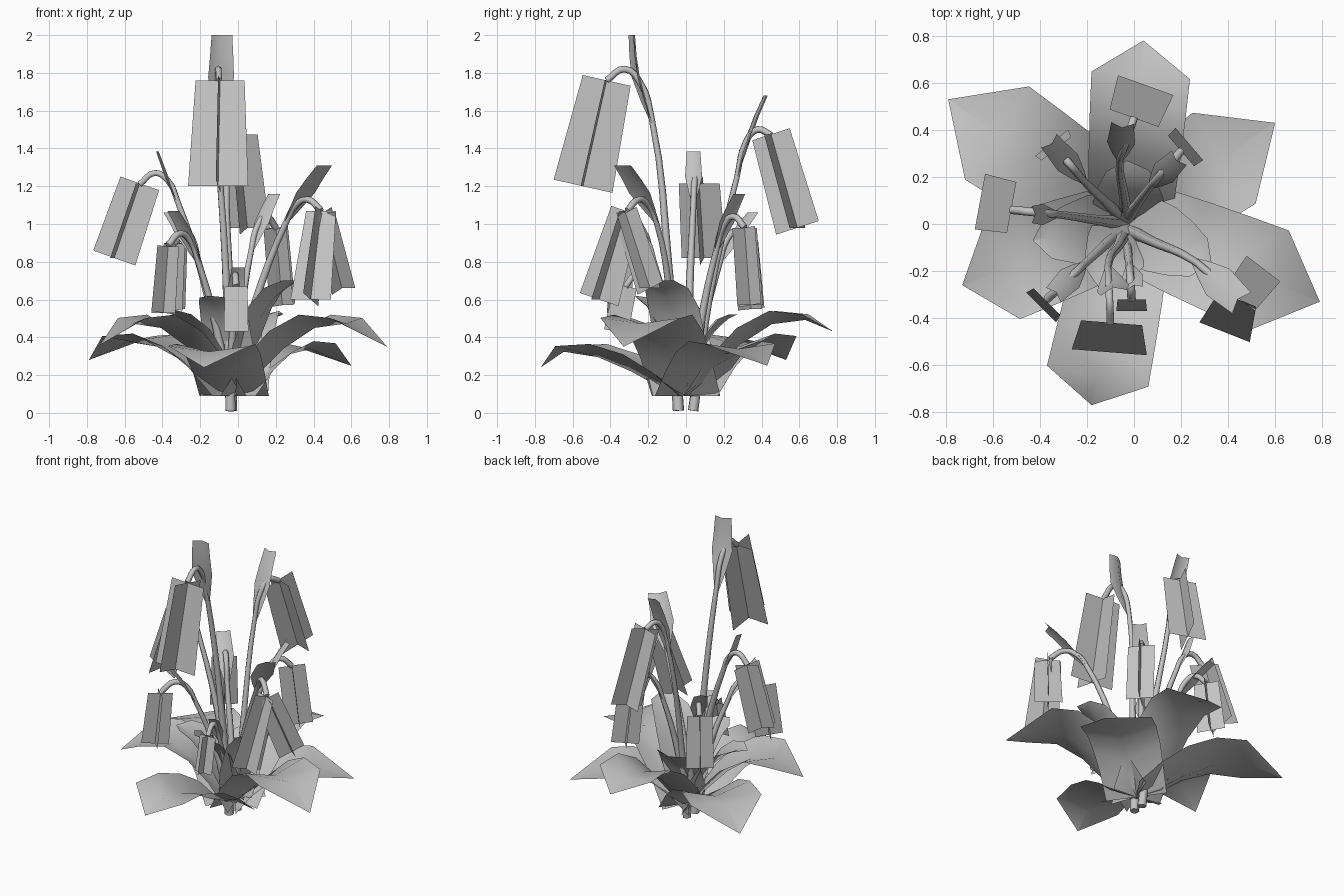
import bpy
import math
from mathutils import Vector

cube = bpy.data.objects.get("Cube")
if cube:
    bpy.data.objects.remove(cube, do_unlink=True)

grey = bpy.data.materials.new("plain_grey")
grey.use_nodes = True
grey.diffuse_color = (0.55, 0.55, 0.55, 1)
grey.node_tree.nodes["Principled BSDF"].inputs["Base Color"].default_value = grey.diffuse_color
UP = Vector((0, 0, 1))

# Leaf profiles: share of shoulder reach, share of rise, width, fold depth
BROAD = ((0.0, 0.0, 0.85, 0.0), (0.22, 0.46, 0.88, 0.08), (0.45, 0.8, 0.93, 0.09),
         (0.72, 1.0, 0.97, 0.07), (1.0, 0.96, 1.0, 0.03))
INNER = ((0.0, 0.0, 0.8, 0.0), (0.2, 0.4, 1.0, 0.05), (0.45, 0.74, 1.0, 0.06),
         (0.72, 0.93, 0.85, 0.05), (1.0, 1.0, 0.6, 0.02))


def sheet(name, rows, smooth=True):
    """Surface through rows of points; each row has the same count."""
    n = len(rows[0])
    verts = [p for row in rows for p in row]
    faces = [(i * n + j, i * n + j + 1, (i + 1) * n + j + 1, (i + 1) * n + j)
             for i in range(len(rows) - 1) for j in range(n - 1)]
    mesh = bpy.data.meshes.new(name)
    mesh.from_pydata(verts, [], faces)
    mesh.materials.append(grey)
    for poly in mesh.polygons:
        poly.use_smooth = smooth
    obj = bpy.data.objects.new(name, mesh)
    bpy.context.collection.objects.link(obj)


def side_of(direction):
    """Horizontal unit vector square to a direction."""
    return UP.cross(Vector((direction.x, direction.y, 0))).normalized()


def leaf(name, tip, peak, shoulder, half, profile=BROAD, base_z=0.09):
    """Arched leaf with a sunken midrib and a pointed end."""
    tip = Vector(tip)
    root = Vector((-0.02, 0, base_z))
    flat = Vector((tip.x - root.x, tip.y - root.y, 0))
    side = side_of(flat)
    rows = []
    for s, rise, w, fold in profile:
        edge = root + flat * shoulder * s + UP * (peak - base_z) * rise
        rows.append((edge - side * half * w, edge - UP * fold, edge + side * half * w))
    # The end row carries the midrib out to the tip
    left, rib, right = rows[-1]
    rows.append((left.lerp(tip, 0.98), tip, right.lerp(tip, 0.98)))
    sheet(name, rows)


def stem(name, points, radii):
    """Tapered round stalk along a smooth path."""
    curve = bpy.data.curves.new(name, "CURVE")
    curve.dimensions = "3D"
    curve.bevel_depth = 1
    curve.bevel_resolution = 1
    curve.resolution_u = 4
    curve.use_fill_caps = True
    spline = curve.splines.new("BEZIER")
    spline.bezier_points.add(len(points) - 1)
    for bp, co, r in zip(spline.bezier_points, points, radii):
        bp.co = co
        bp.radius = r
        bp.handle_left_type = bp.handle_right_type = "AUTO"
    curve.materials.append(grey)
    obj = bpy.data.objects.new(name, curve)
    bpy.context.collection.objects.link(obj)
    bpy.ops.object.select_all(action="DESELECT")
    obj.select_set(True)
    bpy.context.view_layer.objects.active = obj
    bpy.ops.object.convert(target="MESH")
    bpy.ops.object.shade_smooth()


def bract(name, fork, tip, half, bulge):
    """Narrow cupped sheath that carries on above the fork."""
    side = side_of(tip - fork)
    out = side.cross(UP)
    rows = []
    for t, w in ((-0.05, 0.2), (0.2, 0.6), (0.5, 1.0), (0.75, 0.9), (1.0, 0.8)):
        mid = fork.lerp(tip, t) + out * bulge * math.sin(math.pi * max(t, 0))
        lift = out * half * 0.4 * w
        rows.append((mid - side * half * w + lift, mid, mid + side * half * w + lift))
    sheet(name, rows)


def flower(name, top, bottom, half_top, half_bottom):
    """Two crossed flat cards that hang along one axis."""
    top, bottom = Vector(top), Vector(bottom)
    axis = (bottom - top).normalized()
    side = side_of(axis)
    for label, across in (("cross", side), ("radial", side.cross(axis).normalized())):
        sheet(name + "_" + label,
              [(top - across * half_top, top + across * half_top),
               (bottom - across * half_bottom, bottom + across * half_bottom)], False)


# Broad leaves: upper and lower whorls
leaf("back_leaf", (0.04, 0.78, 0.43), 0.54, 0.81, 0.21)
leaf("back_left_leaf", (0.60, 0.43, 0.25), 0.38, 0.65, 0.235)
leaf("front_left_leaf", (0.79, -0.33, 0.35), 0.52, 0.73, 0.23)
leaf("front_leaf", (-0.18, -0.77, 0.24), 0.365, 0.84, 0.22)
leaf("front_right_leaf", (-0.73, -0.26, 0.36), 0.52, 0.76, 0.22)
leaf("back_right_leaf", (-0.79, 0.53, 0.28), 0.42, 0.73, 0.24)

# Upright inner leaves
leaf("inner_left_leaf", (0.33, -0.17, 0.70), 0.70, 0.84, 0.15, INNER, 0.14)
leaf("inner_right_leaf", (-0.43, -0.07, 0.54), 0.55, 0.84, 0.15, INNER, 0.14)
leaf("inner_front_leaf", (-0.15, -0.27, 0.62), 0.61, 0.84, 0.14, INNER, 0.14)
leaf("inner_back_leaf", (-0.03, 0.27, 0.52), 0.52, 0.84, 0.15, INNER, 0.14)

# Stalks: foot height, fork, hook height, flower top, bract tip, bract half width, bract bulge
stalks = {
    "tall_front": (0.012, (-0.11, -0.18, 1.55), 1.82, (-0.10, -0.42, 1.76),
                   (-0.09, -0.27, 2.0), 0.07, 0.02),
    "tall_back": (0.012, (-0.06, 0.27, 1.25), 1.50, (0.0, 0.45, 1.47),
                  (-0.05, 0.41, 1.68), 0.06, -0.02),
    "right": (0.1, (-0.32, 0.04, 1.12), 1.27, (-0.52, 0.06, 1.21),
              (-0.42, 0.04, 1.385), 0.045, 0.0),
    "front_left": (0.1, (0.26, -0.16, 1.02), 1.13, (0.44, -0.31, 1.07),
                   (0.44, -0.32, 1.31), 0.075, -0.02),
    "back_left": (0.1, (0.07, 0.16, 0.86), 1.04, (0.20, 0.31, 0.98),
                  (0.18, 0.27, 1.16), 0.055, -0.02),
    "front_right": (0.1, (-0.21, -0.17, 0.80), 0.95, (-0.37, -0.32, 0.885),
                    (-0.33, -0.29, 1.07), 0.055, -0.02),
    "back_right": (0.1, (-0.21, 0.18, 0.80), 0.96, (-0.33, 0.32, 0.90),
                   (-0.35, 0.34, 1.06), 0.055, -0.02),
    "small_front": (0.1, (-0.02, -0.17, 0.58), 0.73, (-0.01, -0.32, 0.67),
                    (0.0, -0.26, 0.77), 0.045, -0.01),
}
for name, (foot_z, fork, crest, top, tip, half, bulge) in stalks.items():
    fork, top, tip = map(Vector, (fork, top, tip))
    out = Vector((top.x - fork.x, top.y - fork.y, 0))
    # Feet stand in a small ring round the middle
    ring = out.normalized() * 0.04
    foot = Vector((-0.04 + ring.x * 0.5, ring.y, foot_z))
    middle = foot.lerp(fork, 0.38)
    middle.z = (foot.z + fork.z) / 2
    rise = fork + out * 0.25
    rise.z = fork.z + (crest - fork.z) * 0.72
    peak = fork + out * 0.6
    peak.z = crest
    stem(name + "_stem", (foot, middle, fork, rise, peak, top),
         (0.03, 0.021, 0.016, 0.017, 0.018, 0.018))
    bract(name + "_bract", fork, tip, half, bulge)

# Hanging flowers; the front left stalk carries a pair
flower("tall_front_flower", (-0.095, -0.42, 1.76), (-0.105, -0.545, 1.20), 0.13, 0.16)
flower("tall_back_flower", (0.0, 0.45, 1.475), (0.05, 0.59, 0.98), 0.11, 0.125)
flower("right_flower", (-0.52, 0.07, 1.215), (-0.655, 0.095, 0.82), 0.11, 0.12)
flower("front_left_flower", (0.44, -0.32, 1.07), (0.385, -0.46, 0.60), 0.085, 0.115)
flower("front_left_second_flower", (0.45, -0.32, 1.06), (0.55, -0.19, 0.66), 0.08, 0.09)
flower("back_left_flower", (0.20, 0.31, 0.98), (0.235, 0.34, 0.57), 0.085, 0.09)
flower("front_right_flower", (-0.37, -0.33, 0.88), (-0.395, -0.355, 0.53), 0.08, 0.09)
flower("back_right_flower", (-0.33, 0.32, 0.90), (-0.35, 0.345, 0.55), 0.08, 0.09)
flower("small_front_flower", (-0.01, -0.32, 0.67), (-0.01, -0.37, 0.43), 0.06, 0.065)
